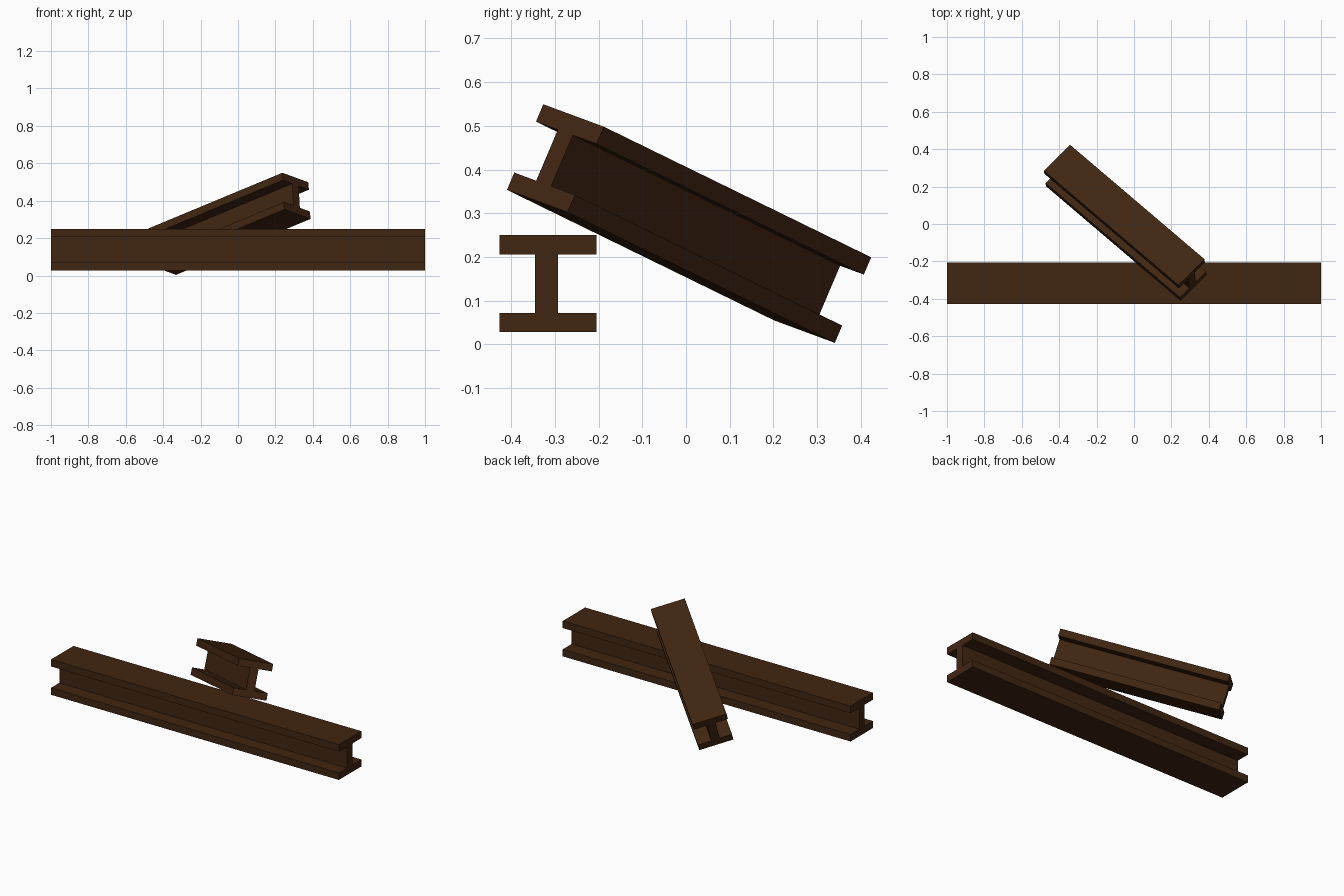
import bpy
import bmesh
from mathutils import Matrix, Vector

if "Cube" in bpy.data.objects:
    bpy.data.objects.remove(bpy.data.objects["Cube"], do_unlink=True)

# Single dark rust-brown paint
brown = bpy.data.materials.new("dark_brown_steel")
brown.use_nodes = True
colour = (0.053, 0.019, 0.006, 1)
brown.diffuse_color = colour
bsdf = next(n for n in brown.node_tree.nodes if n.type == "BSDF_PRINCIPLED")
bsdf.inputs["Base Color"].default_value = colour


def i_beam(name, length, width, height, flange, web, offset, centre, along, across):
    """Extrude an I section along local x, then aim it with two direction vectors."""
    w, h, t = width / 2, height / 2, height / 2 - flange
    left, right = offset - web / 2, offset + web / 2
    section = [(-w, -h), (w, -h), (w, -t), (right, -t), (right, t), (w, t),
               (w, h), (-w, h), (-w, t), (left, t), (left, -t), (-w, -t)]
    bm = bmesh.new()
    face = bm.faces.new([bm.verts.new((-length / 2, y, z)) for y, z in section])
    grown = bmesh.ops.extrude_face_region(bm, geom=[face])["geom"]
    bmesh.ops.translate(bm, vec=(length, 0, 0),
                        verts=[v for v in grown if isinstance(v, bmesh.types.BMVert)])
    bmesh.ops.recalc_face_normals(bm, faces=bm.faces)
    mesh = bpy.data.meshes.new(name)
    bm.to_mesh(mesh)
    bm.free()
    mesh.materials.append(brown)
    beam = bpy.data.objects.new(name, mesh)
    bpy.context.collection.objects.link(beam)
    # Orthonormal frame from the beam direction and its flange direction
    x = Vector(along).normalized()
    z = x.cross(Vector(across)).normalized()
    y = z.cross(x)
    turn = Matrix((x, y, z)).transposed().to_4x4()
    beam.matrix_world = Matrix.Translation(centre) @ turn


# Long beam lying level along the front
i_beam("long_beam", 2.0, 0.222, 0.222, 0.044, 0.053, -0.003,
       (0, -0.316, 0.139), (1, 0, 0), (0, 1, 0))

# Short beam leaning over the long one
i_beam("leaning_beam", 0.99, 0.203, 0.213, 0.043, 0.05, -0.003,
       (-0.047, 0.007, 0.2765), (0.719, -0.612, 0.299), (0.137, 0.14, -0.052))
